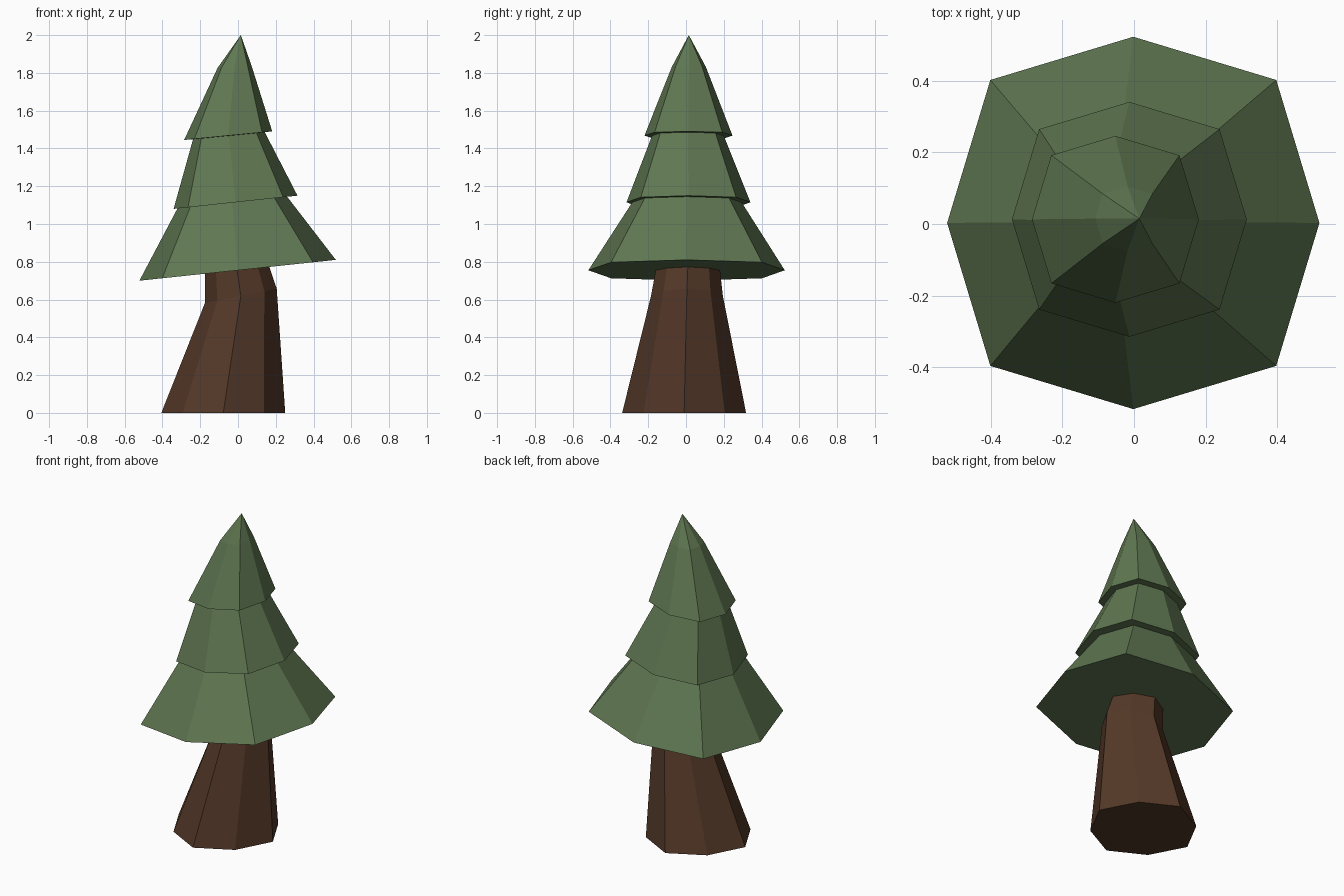
import bpy, bmesh, math

if "Cube" in bpy.data.objects:
    bpy.data.objects.remove(bpy.data.objects["Cube"])


def material(name, rgb):
    m = bpy.data.materials.new(name)
    m.diffuse_color = (*rgb, 1)
    m.use_nodes = True
    m.node_tree.nodes["Principled BSDF"].inputs["Base Color"].default_value = m.diffuse_color
    return m


def loft(name, rings, diag, mat, tip=None):
    """Skin 8-sided tilted rings (cx, cy, z, radius, slope along x).
    diag = offset of the corner points as a share of the radius."""
    bm = bmesh.new()
    loops = []
    for cx, cy, z, r, slope in rings:
        loop = []
        for i in range(8):
            a = i * math.pi / 4
            k = r if i % 2 == 0 else r * diag * math.sqrt(2)
            dx, dy = k * math.cos(a), k * math.sin(a)
            loop.append(bm.verts.new((cx + dx, cy + dy, z + slope * dx)))
        loops.append(loop)
    for lo, hi in zip(loops, loops[1:]):
        for i in range(8):
            j = (i + 1) % 8
            bm.faces.new((lo[i], lo[j], hi[j], hi[i]))
    bm.faces.new(loops[0][::-1])
    if tip:
        t = bm.verts.new(tip)
        for i in range(8):
            bm.faces.new((loops[-1][i], loops[-1][(i + 1) % 8], t))
    else:
        bm.faces.new(loops[-1])
    bmesh.ops.recalc_face_normals(bm, faces=bm.faces)
    me = bpy.data.meshes.new(name)
    bm.to_mesh(me)
    bm.free()
    me.materials.append(mat)
    ob = bpy.data.objects.new(name, me)
    bpy.context.collection.objects.link(ob)
    return ob


green = material("pine green", (0.115, 0.185, 0.083))
brown = material("bark brown", (0.088, 0.040, 0.021))

# Trunk: wide foot, bent toward the crown
loft("trunk", [
    (-0.078, -0.010, 0.00, 0.328, 0.0),
    (0.015, 0.005, 0.62, 0.190, 0.20),
    (-0.005, 0.010, 0.757, 0.170, 0.106),
], 0.655, brown)

# Crown: three tilted tiers in one skin, each with a small overhanging lip
loft("foliage", [
    (-0.002, 0.003, 0.755, 0.520, 0.106),
    (-0.030, 0.005, 1.114, 0.290, 0.106),
    (-0.013, 0.013, 1.115, 0.328, 0.107),
    (-0.048, 0.010, 1.467, 0.190, 0.098),
    (-0.052, 0.013, 1.468, 0.233, 0.098),
    (-0.018, 0.015, 1.832, 0.090, 0.06),
], 0.768, green, tip=(0.015, 0.015, 2.0))
